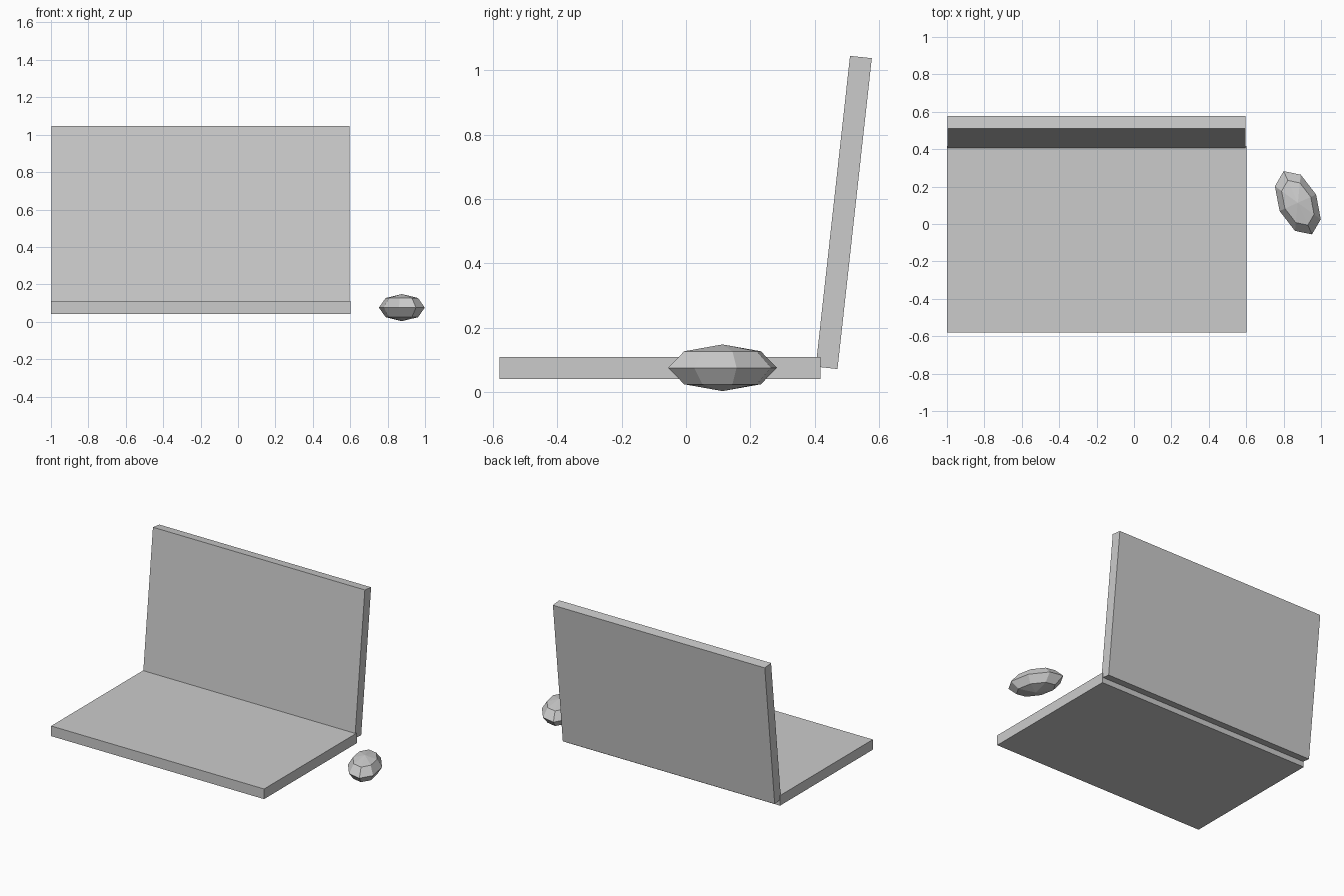
import bpy
from math import radians

if "Cube" in bpy.data.objects:
    bpy.data.objects.remove(bpy.data.objects["Cube"])


def box(name, size, location, tilt=0):
    bpy.ops.mesh.primitive_cube_add(size=1, location=location, rotation=(radians(tilt), 0, 0))
    ob = bpy.context.object
    ob.name = name
    ob.scale = size
    return ob


# keyboard base slab
box("base", (1.602, 0.997, 0.069), (-0.199, -0.081, 0.075))

# screen slab, leaning back slightly
box("screen", (1.594, 0.068, 0.972), (-0.2, 0.4905, 0.5585), tilt=-6.3)

# low-poly mouse: flattened sphere turned beside the base
bpy.ops.mesh.primitive_uv_sphere_add(segments=8, ring_count=4, radius=1,
                                     location=(0.876, 0.1135, 0.0755),
                                     rotation=(0, 0, radians(24.2)))
mouse = bpy.context.object
mouse.name = "mouse"
mouse.scale = (0.107, 0.185, 0.0725)
